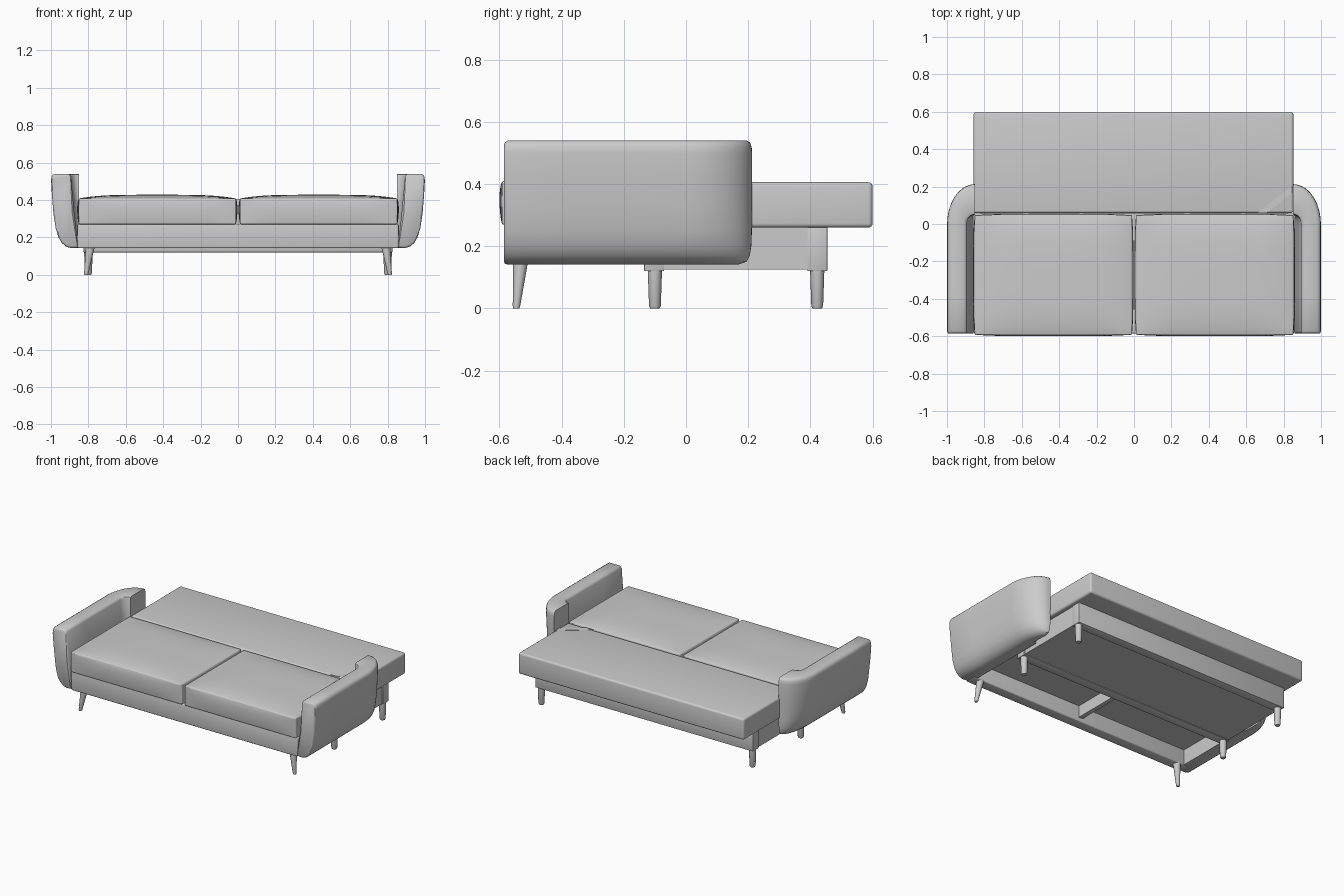
import bpy, bmesh, math
from mathutils import Vector

if "Cube" in bpy.data.objects:
    bpy.data.objects.remove(bpy.data.objects["Cube"])


def finish(bm, name, bevel=0.0, segs=3, smooth=40):
    bmesh.ops.recalc_face_normals(bm, faces=bm.faces)
    if bevel:
        edges = [e for e in bm.edges
                 if len(e.link_faces) == 2 and e.calc_face_angle(0) > math.radians(50)]
        bmesh.ops.bevel(bm, geom=edges, offset=bevel, segments=segs,
                        profile=0.5, affect='EDGES', clamp_overlap=True)
    me = bpy.data.meshes.new(name)
    bm.to_mesh(me)
    bm.free()
    ob = bpy.data.objects.new(name, me)
    bpy.context.collection.objects.link(ob)
    bpy.ops.object.select_all(action='DESELECT')
    ob.select_set(True)
    bpy.context.view_layer.objects.active = ob
    bpy.ops.object.shade_smooth_by_angle(angle=math.radians(smooth))
    return ob


def cube_bm(lo, hi):
    bm = bmesh.new()
    bmesh.ops.create_cube(bm, size=1)
    for v in bm.verts:
        v.co = Vector([(a + b) / 2 + c * (b - a) for a, b, c in zip(lo, hi, v.co)])
    return bm


def box(name, lo, hi, bevel=0.0, segs=3):
    return finish(cube_bm(lo, hi), name, bevel, segs)


def cushion(name, lo, hi, crown, bulge):
    bm = cube_bm((-1, -1, -1), (1, 1, 1))
    bmesh.ops.subdivide_edges(bm, edges=bm.edges[:], cuts=15, use_grid_fill=True)
    c = [(a + b) / 2 for a, b in zip(lo, hi)]
    h = [(b - a) / 2 for a, b in zip(lo, hi)]
    for v in bm.verts:
        x, y, z = v.co
        fx, fy, fz = 1 - x ** 4, 1 - y ** 4, 1 - z ** 2
        top = crown * (1 - fx * fy) if z > 0 else 0
        v.co = (c[0] + x * (h[0] - bulge * (1 - fz * fy)),
                c[1] + y * (h[1] - bulge * (1 - fz * fx)),
                c[2] + z * (h[2] - top * z))
    return finish(bm, name, 0.022, 4)


def leg(name, top, bottom, r_top, r_bottom):
    bm = bmesh.new()
    rings = []
    foot = 0.008
    for t, r in ((0, r_top), (1 - foot / (top[2] - bottom[2]), r_bottom), (1, r_bottom * 0.8)):
        p = Vector(top).lerp(Vector(bottom), t)
        rings.append([bm.verts.new((p.x + r * math.cos(a), p.y + r * math.sin(a), p.z))
                      for a in (math.tau * i / 20 for i in range(20))])
    for a, b in zip(rings, rings[1:]):
        for i in range(20):
            bm.faces.new((a[i], a[i - 1], b[i - 1], b[i]))
    bm.faces.new(rings[0])
    bm.faces.new(rings[-1])
    return finish(bm, name)


# Arm section: (x, how far it reaches back round the corner, z)
ARM = [(0.855, 0.05, 0.145), (0.890, 0.17, 0.142), (0.918, 0.195, 0.150),
       (0.942, 0.205, 0.170), (0.960, 0.21, 0.200), (0.975, 0.212, 0.250),
       (0.987, 0.213, 0.330), (0.995, 0.213, 0.430), (0.999, 0.213, 0.500),
       (0.998, 0.211, 0.520), (0.992, 0.206, 0.533), (0.980, 0.195, 0.540),
       (0.910, 0.068, 0.540), (0.899, 0.053, 0.535), (0.893, 0.05, 0.525),
       (0.875, 0.05, 0.330)]


def arm(name, sx):
    bm = bmesh.new()
    rings = []
    # rounded front edge, then straight run, then the wrap round the back corner
    for y, inset in ((-0.585, 0.012), (-0.581, 0.005), (-0.573, 0)):
        ring = []
        for x, _, z in ARM:
            d = Vector((0.93 - x, 0, 0.34 - z)).normalized() * inset
            ring.append((x + d.x, y, z + d.z))
        rings.append(ring)
    for y in (-0.38, -0.19):
        rings.append([(x, y, z) for x, _, z in ARM])
    for i in range(15):
        a = math.pi / 2 * i / 14
        rings.append([(0.85 + (x - 0.85) * math.cos(a), reach * math.sin(a), z)
                      for x, reach, z in ARM])
    rows = [[bm.verts.new((sx * x, y, z)) for x, y, z in r] for r in rings]
    for a, b in zip(rows, rows[1:]):
        for i in range(len(ARM)):
            bm.faces.new((a[i], a[i - 1], b[i - 1], b[i]))
    bm.faces.new(rows[0])
    bm.faces.new(rows[-1])
    return finish(bm, name)


# Upholstered parts
for side, sx in (("left", -1), ("right", 1)):
    arm(side + "_arm", sx)
    x0, x1 = sorted((sx * 0.003, sx * 0.86))
    cushion(side + "_seat_cushion", (x0, -0.6, 0.27), (x1, 0.055, 0.428), 0.02, 0.008)
box("folded_out_back", (-0.857, 0.058, 0.26), (0.852, 0.6, 0.406), 0.014, 4)

# Pull strap across the corner of the folded out back
bm = bmesh.new()
strap = [(0.66, 0.06), (0.71, 0.06), (0.846, 0.165), (0.846, 0.205)]
face = bm.faces.new([bm.verts.new((x, y, 0.404)) for x, y in strap])
ext = bmesh.ops.extrude_face_region(bm, geom=[face])["geom"]
for v in ext:
    if isinstance(v, bmesh.types.BMVert):
        v.co.z += 0.004
finish(bm, "pull_strap")

# Seat frame, open underneath
box("front_rail", (-0.858, -0.585, 0.142), (0.858, -0.51, 0.272), 0.008)
box("seat_panel", (-0.85, -0.52, 0.25), (0.85, 0.055, 0.272))
box("seat_divider", (-0.015, -0.52, 0.17), (0.015, -0.13, 0.255))
for side, sx in (("left", -1), ("right", 1)):
    x0, x1 = sorted((sx * 0.83, sx * 0.86))
    box(side + "_seat_side", (x0, -0.52, 0.145), (x1, 0.05, 0.265))

# Storage box under the bed
for name, y0, y1 in (("storage_front_beam", -0.135, -0.07), ("storage_back_beam", 0.39, 0.455)):
    box(name, (-0.825, y0, 0.12), (0.825, y1, 0.262), 0.003, 2)
box("storage_floor", (-0.82, -0.08, 0.125), (0.82, 0.4, 0.14))
for side, sx in (("left", -1), ("right", 1)):
    x0, x1 = sorted((sx * 0.80, sx * 0.82))
    box(side + "_storage_side", (x0, -0.08, 0.126), (x1, 0.4, 0.262))

# Legs
for side, sx in (("left", -1), ("right", 1)):
    leg(side + "_front_leg", (sx * 0.79, -0.532, 0.15), (sx * 0.812, -0.546, 0), 0.024, 0.012)
    for place, y in (("middle", -0.1), ("back", 0.422)):
        leg(f"{side}_{place}_leg", (sx * 0.8, y, 0.125), (sx * 0.8, y, 0), 0.023, 0.019)
